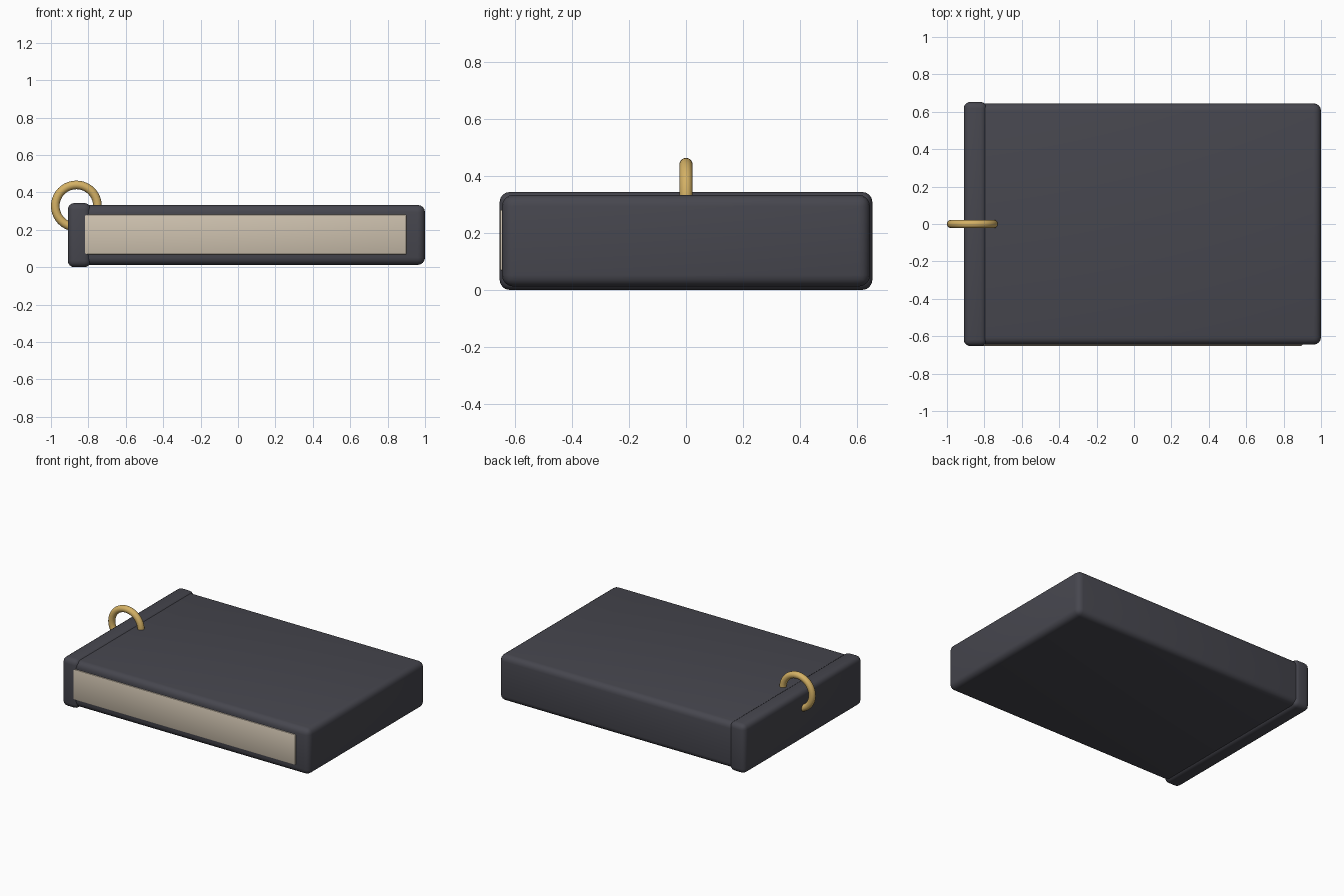
import bpy
import math

if "Cube" in bpy.data.objects:
    bpy.data.objects.remove(bpy.data.objects["Cube"])


def material(name, rgb):
    m = bpy.data.materials.new(name)
    m.diffuse_color = (*rgb, 1)
    m.use_nodes = True
    m.node_tree.nodes["Principled BSDF"].inputs["Base Color"].default_value = m.diffuse_color
    return m


dark = material("charcoal cover", (0.062, 0.062, 0.077))
cream = material("cream paper", (0.62, 0.54, 0.43))
gold = material("gold metal", (0.66, 0.44, 0.13))


def rounded_box(name, lo, hi, radius, segments, mat):
    """Box between two corners with rounded edges."""
    centre = [(a + b) / 2 for a, b in zip(lo, hi)]
    bpy.ops.mesh.primitive_cube_add(size=1, location=centre)
    ob = bpy.context.object
    ob.name = name
    ob.scale = [b - a for a, b in zip(lo, hi)]
    bpy.ops.object.transform_apply(location=False, rotation=False, scale=True)
    ob.data.materials.append(mat)
    bev = ob.modifiers.new("rounding", 'BEVEL')
    bev.width = radius
    bev.segments = segments
    bpy.ops.object.modifier_apply(modifier=bev.name)
    bpy.ops.object.shade_smooth_by_angle(angle=math.radians(35))
    return ob


# Main block and the slightly larger spine along its left end
rounded_box("cover_block", (-0.88, -0.645, 0.012), (1.0, 0.645, 0.333), 0.04, 4, dark)
rounded_box("spine", (-0.91, -0.653, 0.0), (-0.787, 0.653, 0.343), 0.035, 4, dark)

# Page edge panel, standing just proud of the front side
rounded_box("page_edge", (-0.83, -0.652, 0.068), (0.9, -0.60, 0.281), 0.006, 2, cream)

# Ring through the top of the spine
bpy.ops.mesh.primitive_torus_add(
    major_radius=0.113, minor_radius=0.023, major_segments=40, minor_segments=14,
    location=(-0.864, 0, 0.327), rotation=(math.pi / 2, 0, 0))
ring = bpy.context.object
ring.name = "ring"
ring.data.materials.append(gold)
bpy.ops.object.shade_smooth_by_angle(angle=math.radians(60))
